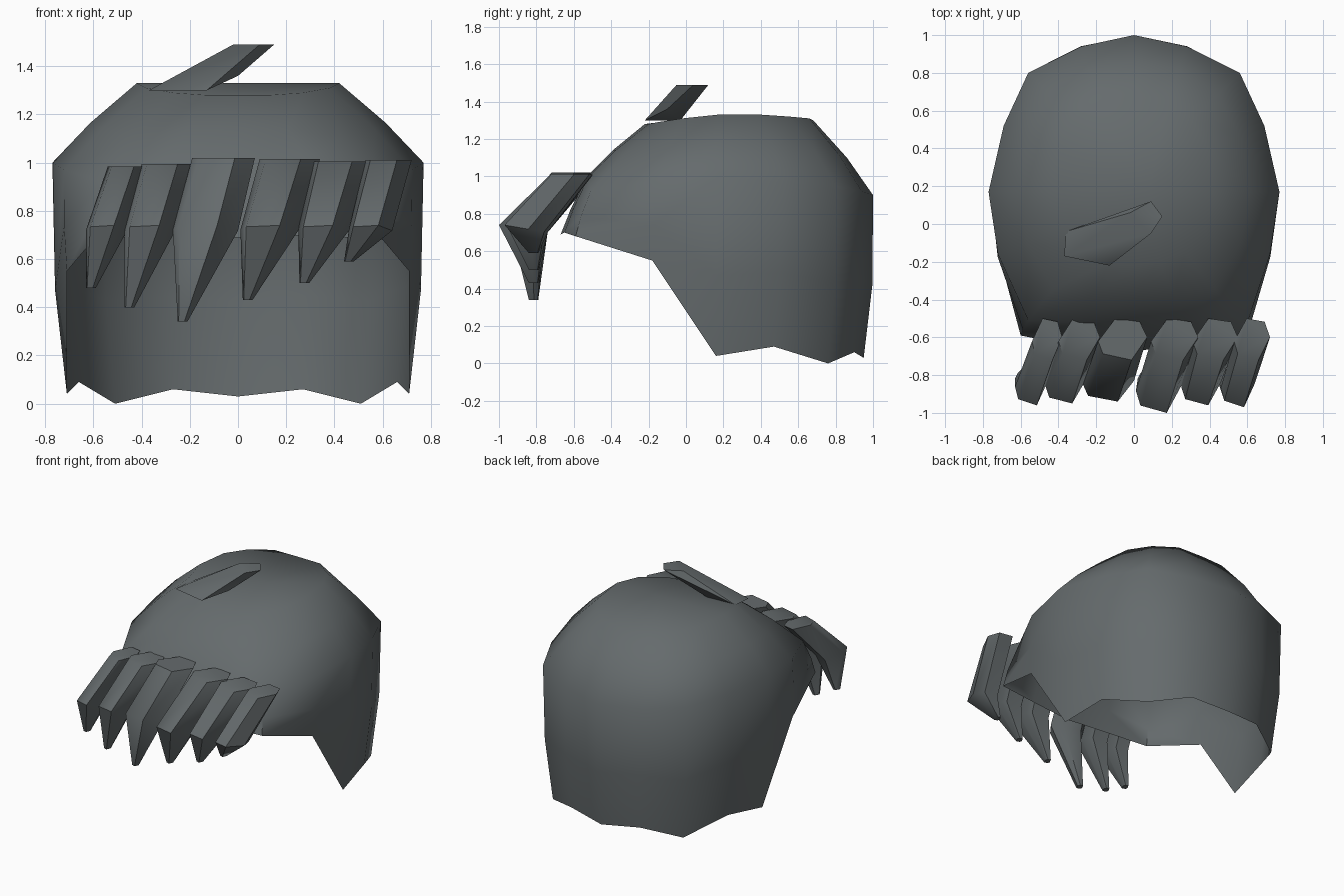
import bpy, bmesh, math

cube = bpy.data.objects.get("Cube")
if cube:
    bpy.data.objects.remove(cube)

slate = bpy.data.materials.new("slate_grey")
slate.use_nodes = True
COLOR = (0.13, 0.147, 0.152, 1)
slate.diffuse_color = COLOR
slate.node_tree.nodes["Principled BSDF"].inputs["Base Color"].default_value = COLOR


def finish(name, bm, angle):
    bmesh.ops.recalc_face_normals(bm, faces=bm.faces)
    mesh = bpy.data.meshes.new(name)
    bm.to_mesh(mesh)
    bm.free()
    mesh.materials.append(slate)
    obj = bpy.data.objects.new(name, mesh)
    bpy.context.collection.objects.link(obj)
    bpy.ops.object.select_all(action='DESELECT')
    obj.select_set(True)
    bpy.context.view_layer.objects.active = obj
    bpy.ops.object.shade_smooth_by_angle(angle=math.radians(angle))
    return obj


def loft(bm, rings, closed):
    for a, b in zip(rings, rings[1:]):
        n = len(a)
        for i in range(n if closed else n - 1):
            j = (i + 1) % n
            bm.faces.new((a[i], a[j], b[j], b[i]))


# Cap: half columns from back to front, each crown / shoulder / hem
columns = [
    ((0, .68, 1.30), (0, 1.0, .90), (0, .95, .03)),
    ((.18, .66, 1.31), (.28, .94, .92), (.27, .90, .06)),
    ((.31, .55, 1.32), (.56, .80, .95), (.51, .76, 0)),
    ((.39, .40, 1.33), (.69, .52, .97), (.66, .47, .09)),
    ((.42, .17, 1.33), (.77, .17, 1.0), (.71, .16, .04)),
    ((.38, -.02, 1.31), (.72, -.16, .97), (.71, -.18, .55)),
    ((.27, -.15, 1.29), (.56, -.51, .92), (.60, -.59, .68)),
    ((.13, -.20, 1.28), (.28, -.52, 1.0), (.30, -.65, .70)),
    ((0, -.22, 1.28), (0, -.53, 1.0), (0, -.67, .69)),
]
full = columns + [tuple((-x, y, z) for x, y, z in c) for c in columns[-2:0:-1]]

bm = bmesh.new()
rings = [[], [], [], [], []]
for crown, shoulder, hem in full:
    # sides swell slightly between shoulder and hem
    low = [s * .45 + h * .55 for s, h in zip(shoulder, hem)]
    swell = 1.03 if hem[2] < .2 else 1.01
    low[0] *= swell
    low[1] = .17 + (low[1] - .17) * swell
    upper = [c * .5 + s * .5 for c, s in zip(crown, shoulder)]
    upper[0] *= 1.03
    upper[1] = .17 + (upper[1] - .17) * 1.03
    for ring, p in zip(rings, (crown, upper, shoulder, low, hem)):
        ring.append(bm.verts.new(p))
loft(bm, rings, True)
centre = bm.verts.new((.08, .18, 1.33))
for i, v in enumerate(rings[0]):
    bm.faces.new((centre, v, rings[0][(i + 1) % len(rings[0])]))
finish("hair_cap", bm, 60)


# Fringe: six-sided locks that swing forward, then taper to a tip
# section as (fraction across, fraction from back to front)
section = [(0, .55), (.35, 0), (.85, .08), (1, .45), (.68, 1), (.1, .85)]


def lock(name, top, bend, tip):
    bm = bmesh.new()
    stations = [
        (top[0], top[1], top[2], -.50, -.72, 0),
        (bend[0], bend[1], .72, -.74, bend[2], .04),
        (tip[0], tip[0] + .04, tip[1], -.79, -.84, 0),
    ]
    rings = []
    for x0, x1, z, back, front, tilt in stations:
        rings.append([bm.verts.new((x0 + (x1 - x0) * u, back + (front - back) * v,
                                    z + tilt * (v - .5))) for u, v in section])
    loft(bm, rings, True)
    bm.faces.new(rings[0])
    bm.faces.new(rings[-1])
    finish(name, bm, 50)


fringe = [
    ((-.54, -.38, .985), (-.63, -.46, -.96), (-.63, .48)),
    ((-.40, -.18, .995), (-.47, -.26, -.95), (-.47, .40)),
    ((-.19, .07, 1.02), (-.27, .00, -.94), (-.25, .34)),
    ((.09, .34, 1.015), (.01, .25, -1.0), (.02, .43)),
    ((.31, .55, 1.005), (.25, .46, -.96), (.255, .50)),
    ((.53, .72, 1.01), (.46, .64, -.97), (.44, .59)),
]
for i, spec in enumerate(fringe):
    lock(f"fringe_lock_{i + 1}", *spec)

# Loose lock on the crown
bm = bmesh.new()
upper = [(-.02, .06), (.09, .12), (.15, .04), (.09, -.05)]
lower = [(-.36, -.04), (-.37, -.17), (-.13, -.22), (-.15, -.03)]
for x, y in upper:
    bm.verts.new((x, y, 1.49))
for x, y in lower:
    bm.verts.new((x, y, 1.30))
bm.verts.new((.0, -.10, 1.36))
bmesh.ops.convex_hull(bm, input=bm.verts)
finish("crown_lock", bm, 40)
